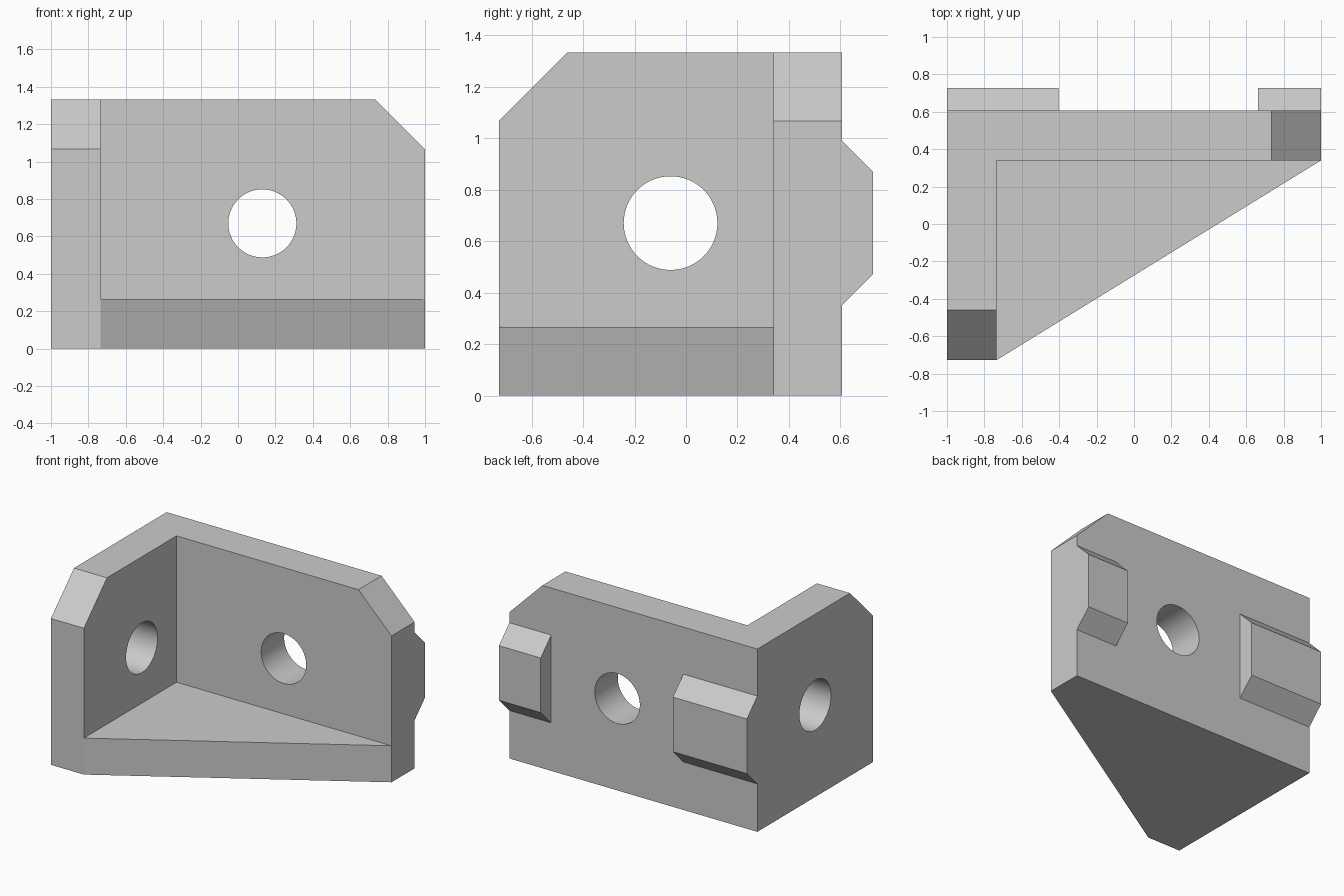
import bpy
import bmesh
from mathutils import Matrix, Vector

if "Cube" in bpy.data.objects:
    bpy.data.objects.remove(bpy.data.objects["Cube"], do_unlink=True)

FRONT, BACK, TAB_BACK = -0.727, 0.606, 0.727
HEIGHT, WALL = 1.333, 0.266
HOLE_Z, HOLE_R = 0.67, 0.182

grey = bpy.data.materials.new("light_grey")
grey.use_nodes = True
colour = (0.6, 0.6, 0.6, 1)
grey.diffuse_color = colour
grey.node_tree.nodes["Principled BSDF"].inputs["Base Color"].default_value = colour


def to_object(name, bm):
    bmesh.ops.recalc_face_normals(bm, faces=bm.faces)
    mesh = bpy.data.meshes.new(name)
    bm.to_mesh(mesh)
    bm.free()
    mesh.materials.append(grey)
    obj = bpy.data.objects.new(name, mesh)
    bpy.context.collection.objects.link(obj)
    return obj


def prism(points, sweep):
    """Extrude a planar outline along a vector."""
    bm = bmesh.new()
    face = bm.faces.new([bm.verts.new(p) for p in points])
    swept = bmesh.ops.extrude_face_region(bm, geom=[face], use_keep_orig=True)
    verts = [g for g in swept["geom"] if isinstance(g, bmesh.types.BMVert)]
    bmesh.ops.translate(bm, verts=verts, vec=Vector(sweep))
    return bm


def hole_cutter(name, centre, axis):
    bm = bmesh.new()
    turn = Vector((0, 0, 1)).rotation_difference(Vector(axis)).to_matrix().to_4x4()
    bmesh.ops.create_cone(bm, cap_ends=True, segments=64, radius1=HOLE_R,
                          radius2=HOLE_R, depth=0.8,
                          matrix=Matrix.Translation(centre) @ turn)
    return to_object(name, bm)


def combine(target, tool, operation):
    mod = target.modifiers.new(tool.name, 'BOOLEAN')
    mod.operation, mod.solver, mod.object = operation, 'EXACT', tool
    bpy.context.view_layer.objects.active = target
    bpy.ops.object.modifier_apply(modifier=mod.name)
    bpy.data.objects.remove(tool, do_unlink=True)


# Solid body with a slanted front and two bevelled top corners
inner_x, inner_y = -1 + WALL, BACK - WALL
plan = [(-1, FRONT), (inner_x, FRONT), (1, inner_y), (1, BACK), (-1, BACK)]
body = prism([(x, y, 0) for x, y in plan], (0, 0, HEIGHT))
for corner, normal in (((1, 0, HEIGHT - WALL), (1, 0, 1)),
                       ((0, FRONT, HEIGHT - WALL), (0, -1, 1))):
    cut = bmesh.ops.bisect_plane(body, geom=body.verts[:] + body.edges[:] + body.faces[:],
                                 plane_co=corner, plane_no=normal, clear_outer=True)
    rim = [g for g in cut["geom_cut"] if isinstance(g, bmesh.types.BMEdge)]
    bmesh.ops.contextual_create(body, geom=rim)
bracket = to_object("corner_bracket", body)

# Open space between the two walls and the base
space = prism([(inner_x, -2, WALL), (2, -2, WALL), (2, inner_y, WALL),
               (inner_x, inner_y, WALL)], (0, 0, 2))
combine(bracket, to_object("inner_space", space), 'DIFFERENCE')

# Locating tabs on the back
lip = TAB_BACK - BACK
profile = [(BACK, 0.35), (TAB_BACK, 0.35 + lip), (TAB_BACK, 0.99 - lip), (BACK, 0.99)]
for name, x0, x1 in (("right_tab", -1, -0.403), ("left_tab", 0.663, 1)):
    tab = prism([(x0, y, z) for y, z in profile], (x1 - x0, 0, 0))
    combine(bracket, to_object(name, tab), 'UNION')

# Round holes through both walls
combine(bracket, hole_cutter("back_hole", (0.13, 0.5, HOLE_Z), (0, 1, 0)), 'DIFFERENCE')
combine(bracket, hole_cutter("side_hole", (-0.9, -0.06, HOLE_Z), (1, 0, 0)), 'DIFFERENCE')

# Smooth hole walls, crisp edges elsewhere
bpy.ops.object.select_all(action='DESELECT')
bracket.select_set(True)
bpy.context.view_layer.objects.active = bracket
bpy.ops.object.shade_smooth_by_angle(angle=0.5)
